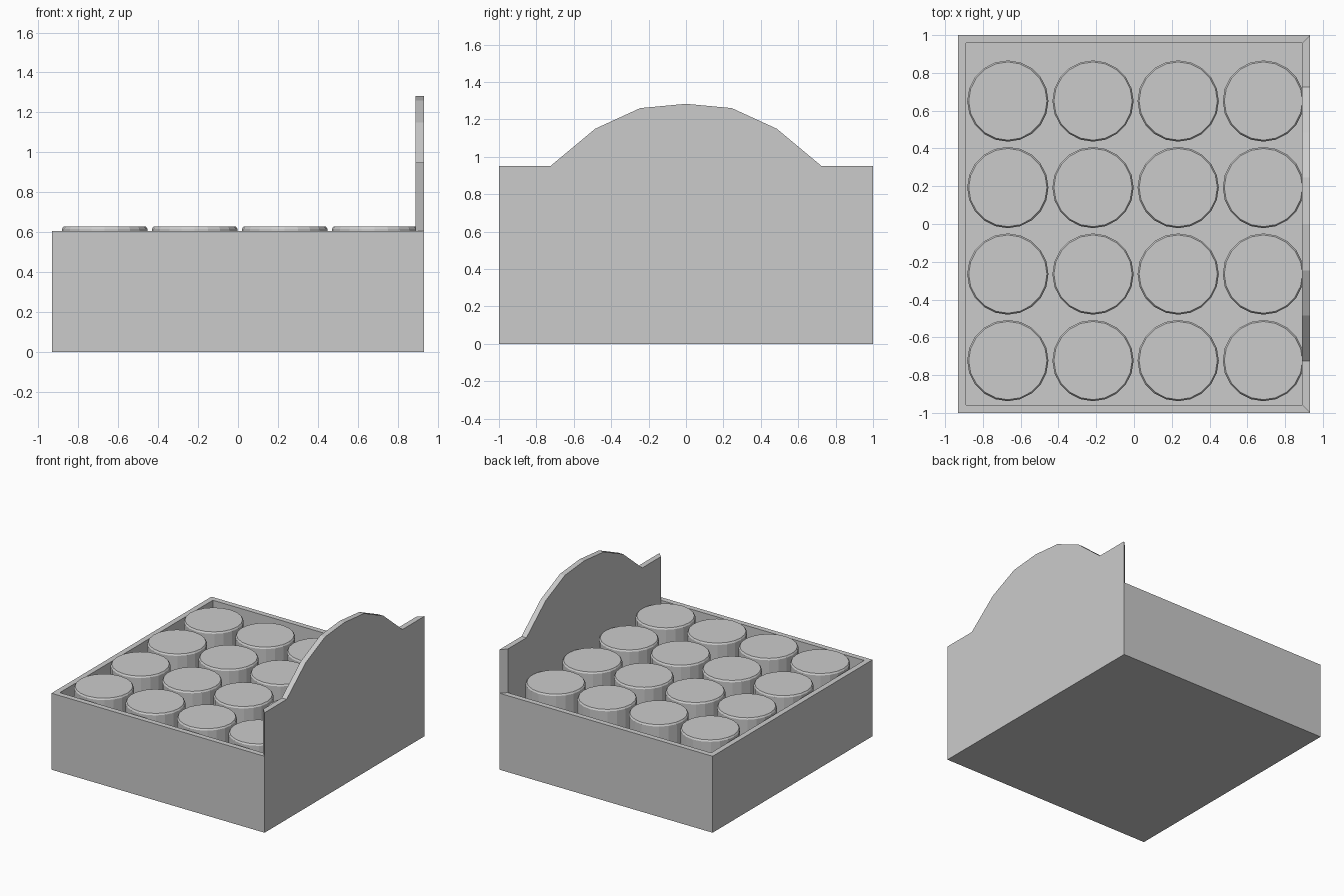
import bpy, bmesh, math

if "Cube" in bpy.data.objects:
    bpy.data.objects.remove(bpy.data.objects["Cube"])

def make_object(name, bm):
    bmesh.ops.recalc_face_normals(bm, faces=bm.faces)
    mesh = bpy.data.meshes.new(name)
    bm.to_mesh(mesh)
    bm.free()
    ob = bpy.data.objects.new(name, mesh)
    bpy.context.collection.objects.link(ob)
    return ob

def loft(name, loop_a, loop_b):
    """Solid between two matching outlines."""
    bm = bmesh.new()
    a = [bm.verts.new(p) for p in loop_a]
    b = [bm.verts.new(p) for p in loop_b]
    bm.faces.new(a)
    bm.faces.new(b)
    n = len(a)
    for i in range(n):
        bm.faces.new((a[i], a[(i + 1) % n], b[(i + 1) % n], b[i]))
    return make_object(name, bm)

X, Y, T, H = 0.933, 1.0, 0.043, 0.605
XI, YI = X - T, Y - T

def wall(name, outer, inner):
    """Mitred crate wall from its outer and inner plan edges."""
    def face(edge):
        (x0, y0), (x1, y1) = edge
        return [(x0, y0, 0), (x1, y1, 0), (x1, y1, H), (x0, y0, H)]
    return loft(name, face(outer), face(inner))

# Three low walls
wall("front_wall", ((-X, -Y), (X, -Y)), ((-XI, -YI), (XI, -YI)))
wall("back_wall", ((-X, Y), (X, Y)), ((-XI, YI), (XI, YI)))
wall("left_wall", ((-X, -Y), (-X, Y)), ((-XI, -YI), (-XI, YI)))

# Tall arched end panel with mitred ends
half = [(0.725, 0.95), (0.485, 1.15), (0.245, 1.26)]
arch = half + [(0, 1.283)] + [(-y, z) for y, z in reversed(half)]
def panel(x, y):
    return [(x, py, pz) for py, pz in [(-y, 0), (y, 0), (y, 0.95)] + arch + [(-y, 0.95)]]
loft("arched_panel", panel(X, Y), panel(XI, YI))

# Floor
loft("floor", [(-XI, -YI, 0), (XI, -YI, 0), (XI, YI, 0), (-XI, YI, 0)],
     [(-XI, -YI, T), (XI, -YI, T), (XI, YI, T), (-XI, YI, T)])

# Grid of round cans with a small chamfer on the top rim
R, TOP, SIDES = 0.215, 0.627, 20
bm = bmesh.new()
rings = []
for r, z in [(R, T), (R, TOP - 0.012), (R - 0.008, TOP)]:
    rings.append([bm.verts.new((r * math.cos(2 * math.pi * i / SIDES),
                                r * math.sin(2 * math.pi * i / SIDES), z)) for i in range(SIDES)])
bm.faces.new(rings[0])
bm.faces.new(rings[-1])
for lo, hi in zip(rings, rings[1:]):
    for i in range(SIDES):
        j = (i + 1) % SIDES
        bm.faces.new((lo[i], lo[j], hi[j], hi[i]))
can = make_object("can", bm)
can.location = (-0.668, -0.723, 0)
for axis, step in ((0, 0.451), (1, 0.458)):
    mod = can.modifiers.new("repeat", 'ARRAY')
    mod.count = 4
    mod.use_relative_offset = False
    mod.use_constant_offset = True
    mod.constant_offset_displace = (step, 0, 0) if axis == 0 else (0, step, 0)
